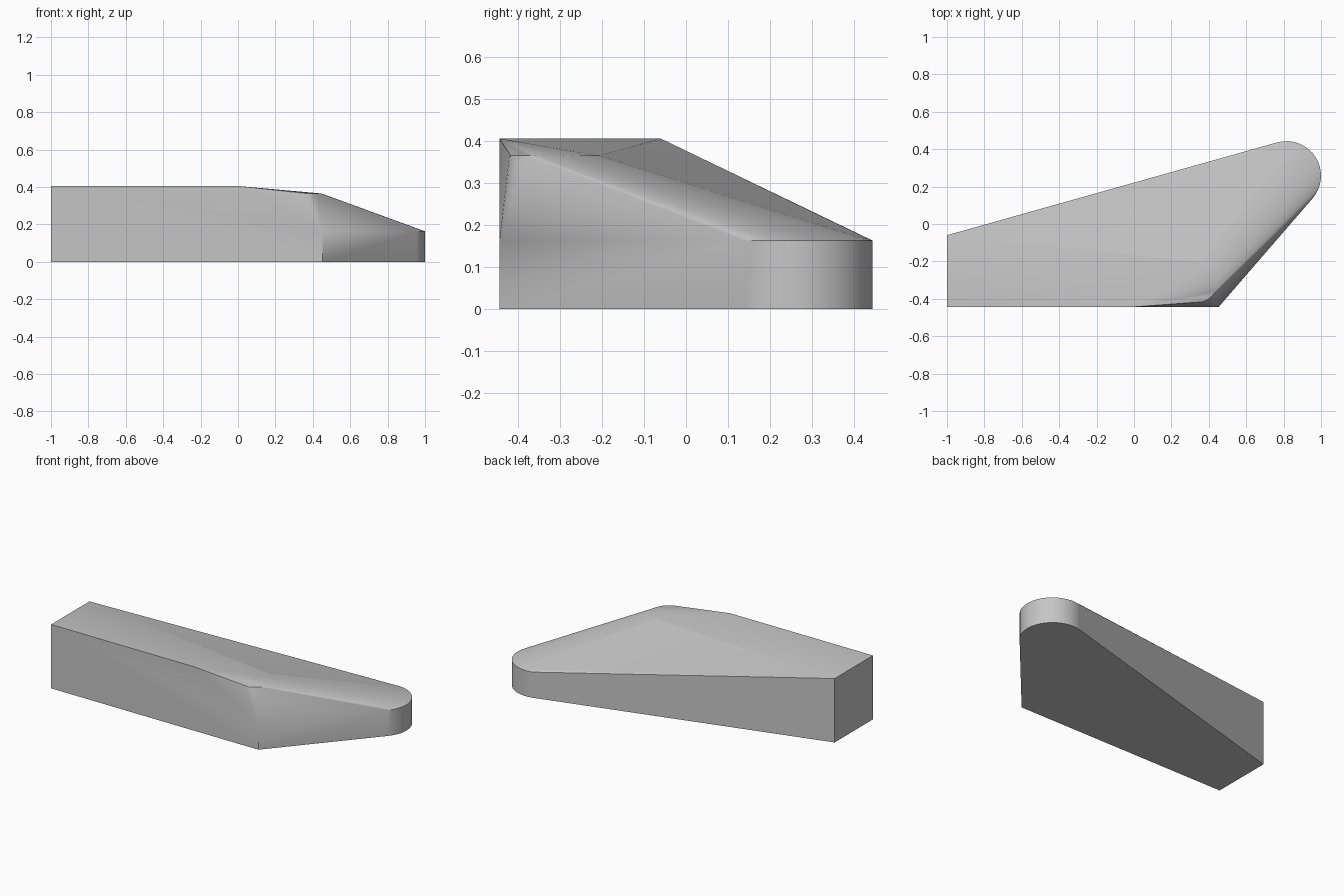
import bpy, bmesh
from math import cos, sin, radians

cube = bpy.data.objects.get("Cube")
if cube:
    bpy.data.objects.remove(cube, do_unlink=True)

BASE, SHOULDER, TIP = 0.405, 0.365, 0.163   # heights of the sloping top


def arc(cx, cy, r, start, end, steps, z):
    """Points on a horizontal circular arc, angles in degrees."""
    angles = [radians(start + (end - start) * i / steps) for i in range(steps + 1)]
    return [(cx + r * cos(a), cy + r * sin(a), z) for a in angles]


# Material
grey = bpy.data.materials.new("light grey")
grey.use_nodes = True
colour = (0.56, 0.56, 0.56, 1)
grey.diffuse_color = colour
grey.node_tree.nodes["Principled BSDF"].inputs["Base Color"].default_value = colour

# Flat underside: wide root, angled leading edge and rounded tip
points = [(-1, -0.443, 0), (0.453, -0.443, 0), (-1, -0.06, 0)]
points += arc(0.815, 0.258, 0.185, -41, 105, 16, 0)

# Upper rim: level root, front corner and low rounded tip
points += [(-1, -0.443, BASE), (0, -0.443, BASE), (-1, -0.06, BASE)]
points += [(0.453, -0.443, TIP)]
points += arc(0.815, 0.258, 0.185, -41, 105, 16, TIP)

# Flat round shoulder above the bevelled front corner
points += arc(0.337, -0.31, 0.11, -87, 105, 16, SHOULDER)

# Convex skin over all rims
bm = bmesh.new()
verts = [bm.verts.new(p) for p in points]
bmesh.ops.convex_hull(bm, input=verts)
loose = [v for v in bm.verts if not v.link_faces]
bmesh.ops.delete(bm, geom=loose, context="VERTS")
bmesh.ops.dissolve_limit(bm, angle_limit=radians(0.1), verts=bm.verts, edges=bm.edges)
bmesh.ops.recalc_face_normals(bm, faces=bm.faces)
mesh = bpy.data.meshes.new("wedge_block")
bm.to_mesh(mesh)
bm.free()

block = bpy.data.objects.new("wedge_block", mesh)
mesh.materials.append(grey)
bpy.context.collection.objects.link(block)
bpy.context.view_layer.objects.active = block
block.select_set(True)
bpy.ops.object.shade_smooth_by_angle(angle=radians(30))

# Keep the broad faces flat in shading
weighted = block.modifiers.new("flat_faces", "WEIGHTED_NORMAL")
weighted.keep_sharp = True
